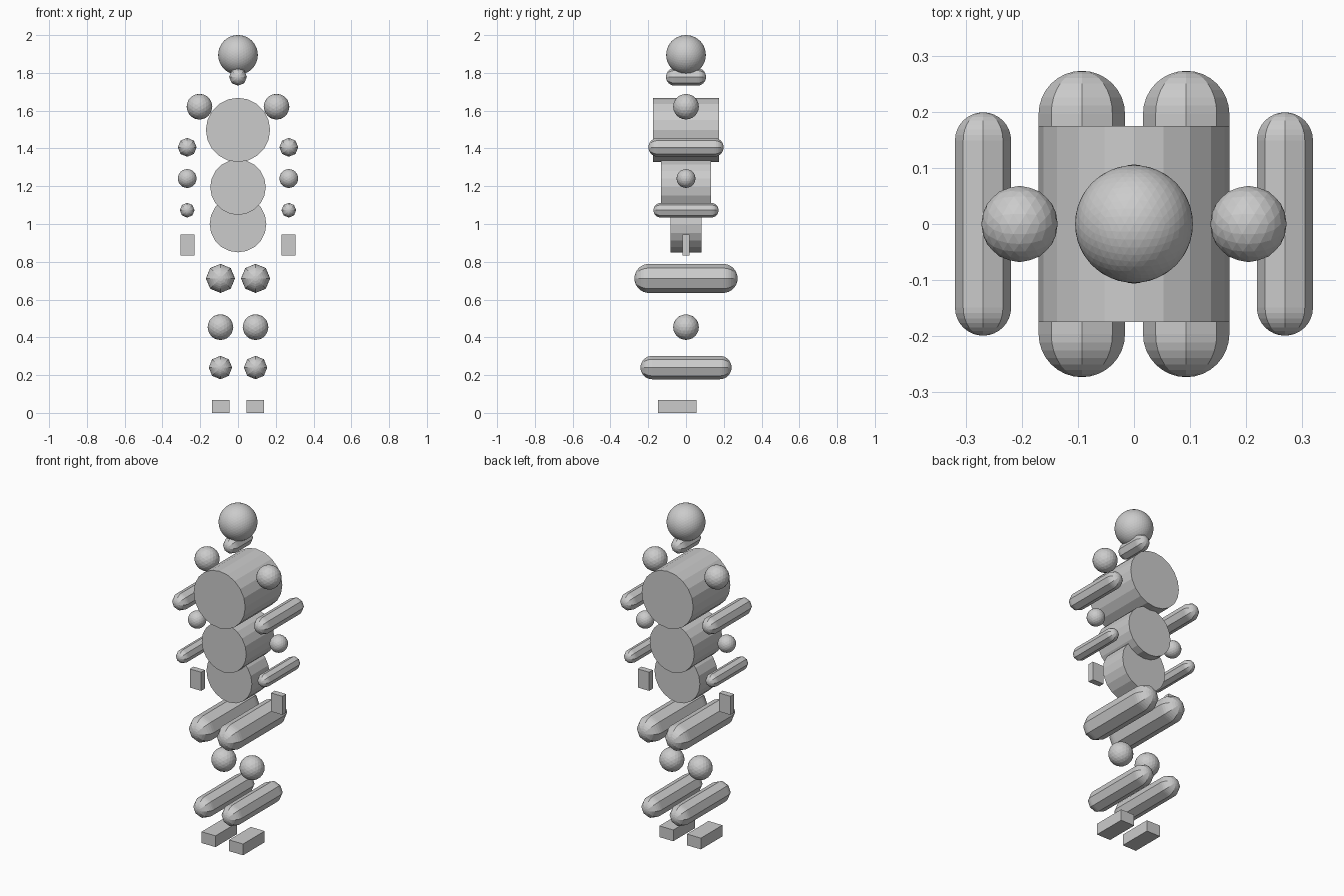
import bpy, bmesh, math
from mathutils import Matrix, Vector

if "Cube" in bpy.data.objects:
    bpy.data.objects.remove(bpy.data.objects["Cube"])


def finish(bm, name, loc):
    bmesh.ops.recalc_face_normals(bm, faces=bm.faces[:])
    mesh = bpy.data.meshes.new(name)
    bm.to_mesh(mesh)
    bm.free()
    obj = bpy.data.objects.new(name, mesh)
    obj.location = loc
    bpy.context.collection.objects.link(obj)
    return obj


def ball(name, loc, r, subdiv=3):
    bm = bmesh.new()
    # tilt so that an edge, not a corner, faces straight up
    tilt = Matrix.Rotation(-math.atan(2) / 2, 4, 'Y')
    bmesh.ops.create_icosphere(bm, subdivisions=subdiv, radius=r, matrix=tilt)
    return finish(bm, name, loc)


def drum(name, loc, r, depth, sides=20):
    bm = bmesh.new()
    bmesh.ops.create_cone(bm, cap_ends=True, segments=sides, radius1=r, radius2=r,
                          depth=depth, matrix=Matrix.Rotation(math.pi / 2, 4, 'X'))
    return finish(bm, name, loc)


def capsule(name, loc, r, half_len, sides=8, rings=8):
    # half profile with round ends, spun about the y axis
    bm = bmesh.new()
    straight = half_len - r
    profile = []
    for end in (-1, 1):
        for i in range(rings + 1):
            a = math.pi / 2 * (i / rings if end == 1 else 1 - i / rings)
            profile.append(bm.verts.new((0, end * (straight + r * math.sin(a)), r * math.cos(a))))
    edges = [bm.edges.new(pair) for pair in zip(profile, profile[1:])]
    bmesh.ops.spin(bm, geom=profile + edges, cent=(0, 0, 0), axis=(0, 1, 0),
                   angle=2 * math.pi, steps=sides)
    bmesh.ops.remove_doubles(bm, verts=bm.verts[:], dist=1e-5)
    return finish(bm, name, loc)


def block(name, loc, size):
    bm = bmesh.new()
    bmesh.ops.create_cube(bm, size=1)
    bmesh.ops.scale(bm, vec=Vector(size), verts=bm.verts[:])
    return finish(bm, name, loc)


# head and neck
ball("head", (0, 0, 1.895), 0.105, 4)
capsule("neck", (0, 0, 1.779), 0.047, 0.106)

# torso
drum("chest", (0, 0, 1.498), 0.17, 0.35)
drum("abdomen", (0, 0, 1.195), 0.147, 0.264)
drum("pelvis", (0, 0, 1.0), 0.15, 0.166)

for side, s in (("left", 1), ("right", -1)):
    # arm
    ball(side + "_shoulder", (s * 0.204, 0, 1.621), 0.068)
    capsule(side + "_upper_arm", (s * 0.269, 0, 1.406), 0.05, 0.199)
    ball(side + "_elbow", (s * 0.269, 0, 1.241), 0.05)
    capsule(side + "_forearm", (s * 0.269, 0, 1.073), 0.039, 0.172)
    block(side + "_hand", (s * 0.268, 0, 0.888), (0.075, 0.035, 0.111))
    # leg
    capsule(side + "_thigh", (s * 0.093, 0, 0.712), 0.077, 0.273)
    ball(side + "_knee", (s * 0.093, 0, 0.454), 0.068)
    capsule(side + "_shin", (s * 0.093, 0, 0.24), 0.062, 0.241)
    block(side + "_foot", (s * 0.091, -0.046, 0.0335), (0.092, 0.203, 0.067))
